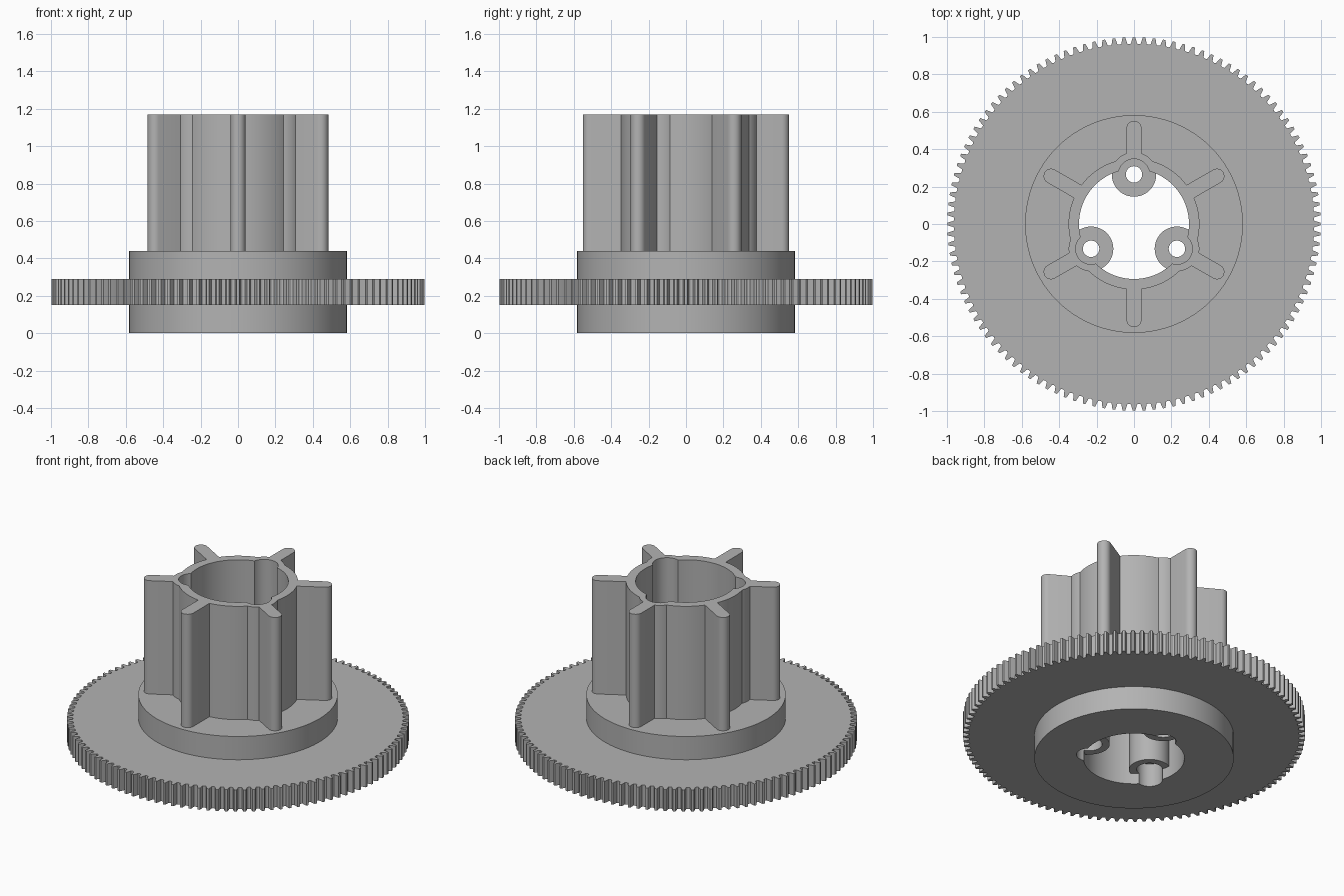
import bpy, bmesh, math
from mathutils import Matrix

cube = bpy.data.objects.get("Cube")
if cube:
    bpy.data.objects.remove(cube, do_unlink=True)

grey = bpy.data.materials.new("plain_grey")
grey.use_nodes = True
colour = (0.45, 0.45, 0.45, 1)
grey.diffuse_color = colour
grey.node_tree.nodes["Principled BSDF"].inputs["Base Color"].default_value = colour


def prism(name, outline, z0, z1, inner=None):
    """Extrude an outline upward; an inner outline of equal count leaves a hole."""
    bm = bmesh.new()
    rings = [[bm.verts.new((x, y, z)) for x, y in path]
             for path in ([outline, inner] if inner else [outline]) for z in (z0, z1)]
    n = len(outline)
    if inner:
        pairs = [(0, 1), (1, 3), (3, 2), (2, 0)]
    else:
        pairs = [(0, 1)]
        bm.faces.new(rings[0])
        bm.faces.new(rings[1])
    for a, b in pairs:
        for i in range(n):
            j = (i + 1) % n
            bm.faces.new((rings[a][i], rings[a][j], rings[b][j], rings[b][i]))
    bmesh.ops.recalc_face_normals(bm, faces=bm.faces[:])
    mesh = bpy.data.meshes.new(name)
    bm.to_mesh(mesh)
    bm.free()
    mesh.materials.append(grey)
    ob = bpy.data.objects.new(name, mesh)
    bpy.context.collection.objects.link(ob)
    return ob


def circle(r, n=96, cx=0.0, cy=0.0):
    return [(cx + r * math.cos(math.tau * i / n), cy + r * math.sin(math.tau * i / n))
            for i in range(n)]


def combine(target, parts, operation):
    """Apply booleans one after another and remove the operands."""
    for part in parts:
        mod = target.modifiers.new("join", 'BOOLEAN')
        mod.operation, mod.solver, mod.object = operation, 'EXACT', part
        bpy.context.view_layer.update()
        graph = bpy.context.evaluated_depsgraph_get()
        mesh = bpy.data.meshes.new_from_object(target.evaluated_get(graph))
        target.modifiers.clear()
        target.data = mesh
        bpy.data.objects.remove(part, do_unlink=True)


def at_angles(angles, name, outline, z0, z1):
    parts = []
    for a in angles:
        ob = prism(name, outline, z0, z1)
        ob.data.transform(Matrix.Rotation(math.radians(a), 4, 'Z'))
        parts.append(ob)
    return parts


BASE_TOP, TOP, BOSS_R = 0.44, 1.17, 0.265
boss_angles = (90, 210, 330)
fin_angles = range(30, 390, 60)

# Rounded fin profile pointing along +x
fin = [(0.32, -0.04)] + [(0.512 + 0.04 * math.cos(t), 0.04 * math.sin(t))
       for t in (math.pi * (i / 12 - 0.5) for i in range(13))] + [(0.32, 0.04)]

# Hub: round base, tube, screw bulges and fins
hub = prism("hub", circle(0.582, 128), 0, BASE_TOP)
combine(hub, [prism("tube", circle(0.35), 0.2, TOP)], 'UNION')
combine(hub, at_angles(boss_angles, "bulge", circle(0.12, 48, BOSS_R), 0.21, TOP), 'UNION')
combine(hub, at_angles(fin_angles, "fin", fin, 0.3, TOP), 'UNION')
combine(hub, [prism("bore", circle(0.294), -0.1, 1.3)], 'DIFFERENCE')

# Screw bosses inside the bore, with pockets above and below
combine(hub, at_angles(boss_angles, "boss", circle(0.119, 48, BOSS_R), 0.07, 0.43), 'UNION')
combine(hub, at_angles(boss_angles, "upper_pocket", circle(0.083, 40, BOSS_R), 0.43, 1.3), 'DIFFERENCE')
combine(hub, at_angles(boss_angles, "lower_pocket", circle(0.075, 40, BOSS_R), -0.1, 0.15), 'DIFFERENCE')
combine(hub, at_angles(boss_angles, "screw_hole", circle(0.044, 32, BOSS_R), -0.2, 1.4), 'DIFFERENCE')

# Toothed wheel around the base
TEETH = 116
tooth = ((-0.5, 0.962), (-0.3, 0.965), (-0.23, 0.98), (-0.13, 0.998),
         (0.13, 0.998), (0.23, 0.98), (0.3, 0.965))
angles = [(math.tau * (i + 0.0 + f) / TEETH + math.pi / 2, r)
          for i in range(TEETH) for f, r in tooth]
rim = [(r * math.cos(a), r * math.sin(a)) for a, r in angles]
core = [(0.57 * math.cos(a), 0.57 * math.sin(a)) for a, r in angles]
wheel = prism("gear_wheel", rim, 0.15, 0.29, core)

for ob in bpy.context.selected_objects:
    ob.select_set(False)
for ob in (hub, wheel):
    ob.select_set(True)
bpy.context.view_layer.objects.active = hub
bpy.ops.object.shade_smooth_by_angle(angle=math.radians(25))
